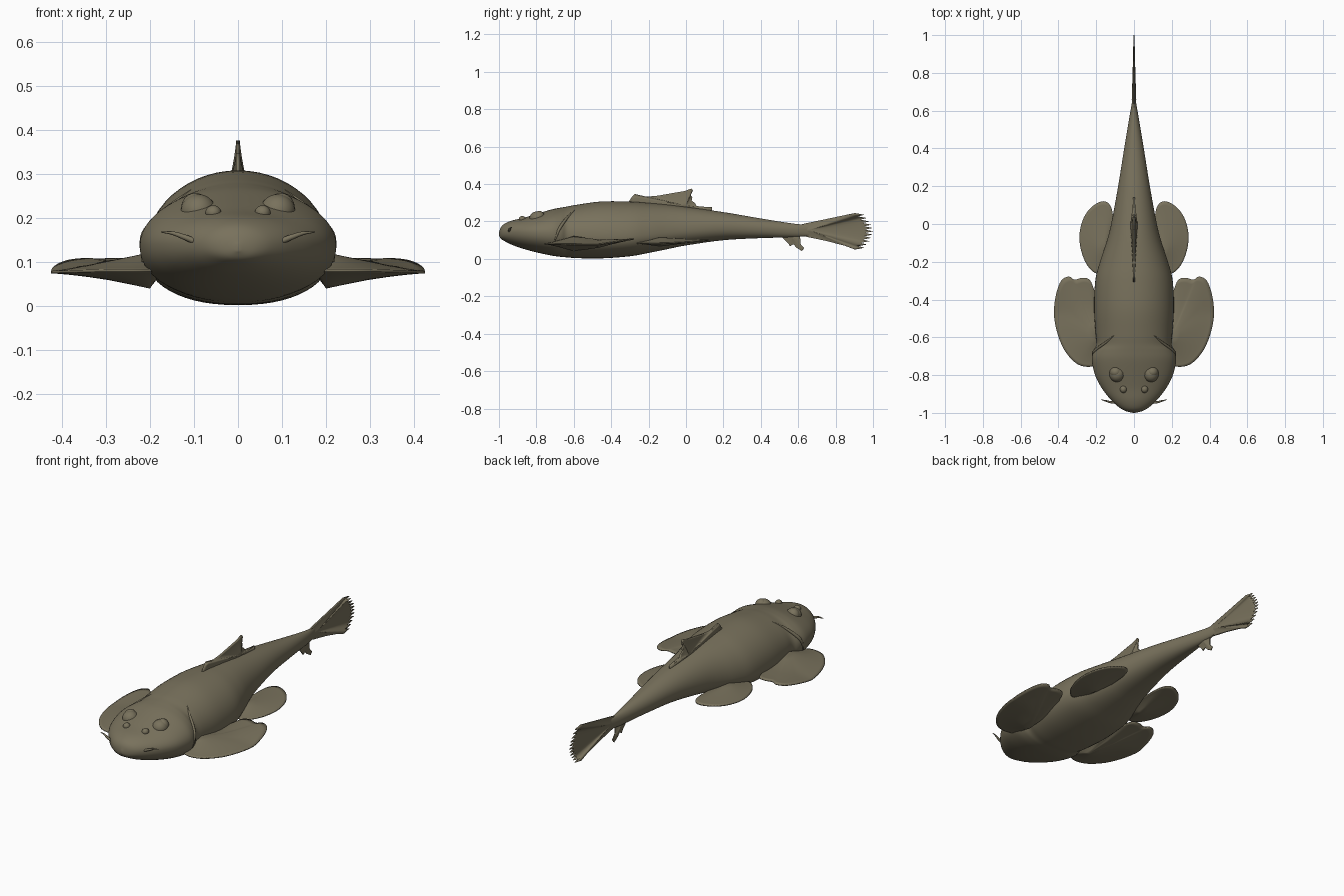
import bpy, bmesh, math
from mathutils import Vector

if "Cube" in bpy.data.objects:
    bpy.data.objects.remove(bpy.data.objects["Cube"])

skin = bpy.data.materials.new("olive brown skin")
skin.diffuse_color = (0.19, 0.167, 0.108, 1)
skin.use_nodes = True
skin.node_tree.nodes["Principled BSDF"].inputs["Base Color"].default_value = skin.diffuse_color


def finish(name, bm, mirror=False):
    bmesh.ops.recalc_face_normals(bm, faces=bm.faces)
    me = bpy.data.meshes.new(name)
    bm.to_mesh(me)
    bm.free()
    me.materials.append(skin)
    for p in me.polygons:
        p.use_smooth = True
    ob = bpy.data.objects.new(name, me)
    bpy.context.collection.objects.link(ob)
    if mirror:
        ob.modifiers.new("mirror", 'MIRROR').use_mirror_merge = False
    return ob


def spline(pts, steps, closed=False):
    """Catmull-Rom curve through points of any dimension."""
    n, out = len(pts), []
    get = (lambda i: pts[i % n]) if closed else (lambda i: pts[max(0, min(n - 1, i))])
    for i in range(n if closed else n - 1):
        for k in range(steps):
            t = k / steps
            out.append([0.5 * (2 * b + (c - a) * t + (2 * a - 5 * b + 4 * c - d) * t * t
                               + (3 * b - a - 3 * c + d) * t ** 3)
                        for a, b, c, d in zip(get(i - 1), get(i), get(i + 1), get(i + 2))])
    if not closed:
        out.append(list(pts[-1]))
    return out


# Body stations: y, half width, top, bottom, height of widest point
STATIONS = [
    (-1.0, 0.005, 0.14, 0.125, 0.132), (-0.99, 0.045, 0.168, 0.108, 0.137),
    (-0.97, 0.08, 0.188, 0.095, 0.14), (-0.93, 0.123, 0.205, 0.075, 0.142),
    (-0.87, 0.17, 0.219, 0.054, 0.142), (-0.80, 0.206, 0.24, 0.035, 0.14),
    (-0.72, 0.223, 0.264, 0.018, 0.138), (-0.67, 0.214, 0.274, 0.011, 0.136),
    (-0.635, 0.198, 0.28, 0.008, 0.133), (-0.58, 0.203, 0.29, 0.004, 0.125),
    (-0.45, 0.211, 0.307, 0.003, 0.12), (-0.30, 0.205, 0.306, 0.014, 0.122),
    (-0.20, 0.18, 0.299, 0.032, 0.13), (-0.10, 0.147, 0.29, 0.052, 0.142),
    (0.0, 0.121, 0.278, 0.072, 0.155), (0.2, 0.084, 0.25, 0.1, 0.17),
    (0.4, 0.052, 0.216, 0.111, 0.163), (0.55, 0.027, 0.192, 0.115, 0.155),
    (0.62, 0.015, 0.184, 0.12, 0.152), (0.68, 0.004, 0.18, 0.125, 0.152)]
RINGS = spline(STATIONS, 5)


def section(ring, a):
    y, w, top, bot, mid = ring
    c, s = math.cos(a), math.sin(a)
    e = 1.0 if s > 0 else 0.9
    x = w * math.copysign(abs(c) ** e, c)
    h = (top - mid) if s > 0 else (mid - bot)
    return Vector((x, y, mid + h * math.copysign(abs(s) ** e, s)))


def surface(y, deg):
    ring = min(RINGS, key=lambda r: abs(r[0] - y))
    p = section(ring, math.radians(deg))
    p.y = y
    return p


# Body with head
bm = bmesh.new()
N = 56
loops = [[bm.verts.new(section(r, 2 * math.pi * k / N)) for k in range(N)] for r in RINGS]
for a, b in zip(loops, loops[1:]):
    for k in range(N):
        bm.faces.new((a[k], a[(k + 1) % N], b[(k + 1) % N], b[k]))
bm.faces.new(loops[0])
bm.faces.new(loops[-1])
finish("body", bm)


def fin(name, outline, centre, thick, place, mirror=False, steps=4, edge=0.003):
    """Lens shaped fin: rings shrinking to a thick root point, on both sides."""
    pts = spline(outline, steps, True) if steps > 1 else outline
    bm = bmesh.new()
    scales = [1, 0.92, 0.8, 0.62, 0.42, 0.2]
    n = len(pts)
    for side in (1, -1):
        rows = []
        for s in scales:
            off = side * (edge + thick * (1 - s) ** 1.3)
            rows.append([bm.verts.new(place(centre[0] + s * (p[0] - centre[0]),
                                            centre[1] + s * (p[1] - centre[1]), off)) for p in pts])
        for a, b in zip(rows, rows[1:]):
            for k in range(n):
                bm.faces.new((a[k], a[(k + 1) % n], b[(k + 1) % n], b[k]))
        tip = bm.verts.new(place(centre[0], centre[1], side * (edge + thick)))
        for k in range(n):
            bm.faces.new((rows[-1][k], rows[-1][(k + 1) % n], tip))
        if side == 1:
            rim = rows[0]
    for k in range(n):
        bm.faces.new((rim[k], rim[(k + 1) % n], rows[0][(k + 1) % n], rows[0][k]))
    return finish(name, bm, mirror)


# Paired fins, nearly horizontal
fin("pectoral_fin",
    [(0.17, -0.70), (0.20, -0.745), (0.25, -0.756), (0.31, -0.735), (0.37, -0.665), (0.408, -0.57),
     (0.424, -0.47), (0.412, -0.37), (0.385, -0.30), (0.345, -0.278), (0.315, -0.295),
     (0.275, -0.285), (0.235, -0.295), (0.21, -0.35), (0.17, -0.45)],
    (0.20, -0.60), 0.038,
    lambda x, y, o: (x, y, 0.081 + 0.14 * max(0, y + 0.47) - 0.03 * max(0, x - 0.3) + o), True)
fin("pelvic_fin",
    [(0.13, -0.20), (0.17, -0.25), (0.205, -0.26), (0.25, -0.215), (0.28, -0.14), (0.289, -0.06),
     (0.272, 0.02), (0.235, 0.08), (0.185, 0.115), (0.145, 0.117), (0.118, 0.08), (0.108, 0.0), (0.11, -0.1)],
    (0.16, -0.14), 0.022,
    lambda x, y, o: (x, y, 0.088 + 0.04 * (y + 0.2) - 0.06 * (x - 0.16) + o), True)


# Upright fins on the centre line
def upright(u, v, o):
    return (o, u, v)


fin("dorsal_fin",
    [(-0.31, 0.30), (-0.29, 0.33), (-0.275, 0.347), (-0.255, 0.335), (-0.235, 0.33), (-0.15, 0.338),
     (-0.07, 0.352), (-0.01, 0.362), (0.03, 0.376), (0.037, 0.365), (0.022, 0.345), (0.034, 0.33),
     (0.03, 0.312), (0.048, 0.298), (0.055, 0.284), (0.09, 0.276), (0.14, 0.276), (0.14, 0.25),
     (0.0, 0.25), (-0.28, 0.27)],
    (0.0, 0.285), 0.015, upright, steps=1, edge=0.004)
fin("anal_fin",
    [(0.50, 0.13), (0.525, 0.105), (0.545, 0.085), (0.556, 0.068), (0.575, 0.078), (0.59, 0.06),
     (0.62, 0.042), (0.632, 0.058), (0.612, 0.08), (0.61, 0.13)],
    (0.57, 0.115), 0.008, upright, steps=1)
# Tail fin with frayed rear edge
tail = [(0.58, 0.135), (0.64, 0.119), (0.75, 0.096), (0.85, 0.07)]
for i in range(23):
    t = i / 22
    y = 0.925 + 0.055 * math.sin(math.pi * t)
    tail.append((y + (0.02 if i % 2 else -0.022), 0.05 + 0.195 * t))
tail += [(0.85, 0.234), (0.75, 0.213), (0.64, 0.19), (0.58, 0.175)]
fin("tail_fin", tail, (0.66, 0.154), 0.009, upright, steps=1)


def ball(name, loc, size):
    bm = bmesh.new()
    bmesh.ops.create_uvsphere(bm, u_segments=24, v_segments=14, radius=1)
    for v in bm.verts:
        v.co = Vector(loc) + Vector(a * b for a, b in zip(v.co, size))
    return finish(name, bm, True)


# Eyes and nostril bumps
ball("eye", (0.09, -0.795, 0.216), (0.040, 0.042, 0.038))
ball("eyelid", (0.097, -0.785, 0.222), (0.032, 0.03, 0.035))
ball("nostril", (0.056, -0.875, 0.212), (0.018, 0.019, 0.017))


def tube(name, pts, radii):
    """Tapered round strand along a smooth path."""
    path = spline([tuple(p) + (r,) for p, r in zip(pts, radii)], 6)
    bm = bmesh.new()
    rows = []
    for i, p in enumerate(path):
        d = Vector(path[min(i + 1, len(path) - 1)][:3]) - Vector(path[max(i - 1, 0)][:3])
        q = d.to_track_quat('Z', 'Y')
        rows.append([bm.verts.new(Vector(p[:3]) + q @ Vector((math.cos(k * math.pi / 4) * p[3],
                                  math.sin(k * math.pi / 4) * p[3], 0))) for k in range(8)])
    for a, b in zip(rows, rows[1:]):
        for k in range(8):
            bm.faces.new((a[k], a[(k + 1) % 8], b[(k + 1) % 8], b[k]))
    bm.faces.new(rows[0])
    bm.faces.new(rows[-1])
    return finish(name, bm, True)


# Short barbels at the mouth corners and gill cover ridges
tube("barbel", [(0.10, -0.945, 0.148), (0.125, -0.943, 0.158), (0.15, -0.936, 0.166), (0.175, -0.93, 0.168)],
     [0.007, 0.006, 0.004, 0.001])
tube("gill_ridge", [surface(-0.59, 58), surface(-0.625, 42), surface(-0.655, 25), surface(-0.68, 8),
                    surface(-0.70, -15)], [0.002, 0.006, 0.008, 0.008, 0.004])
